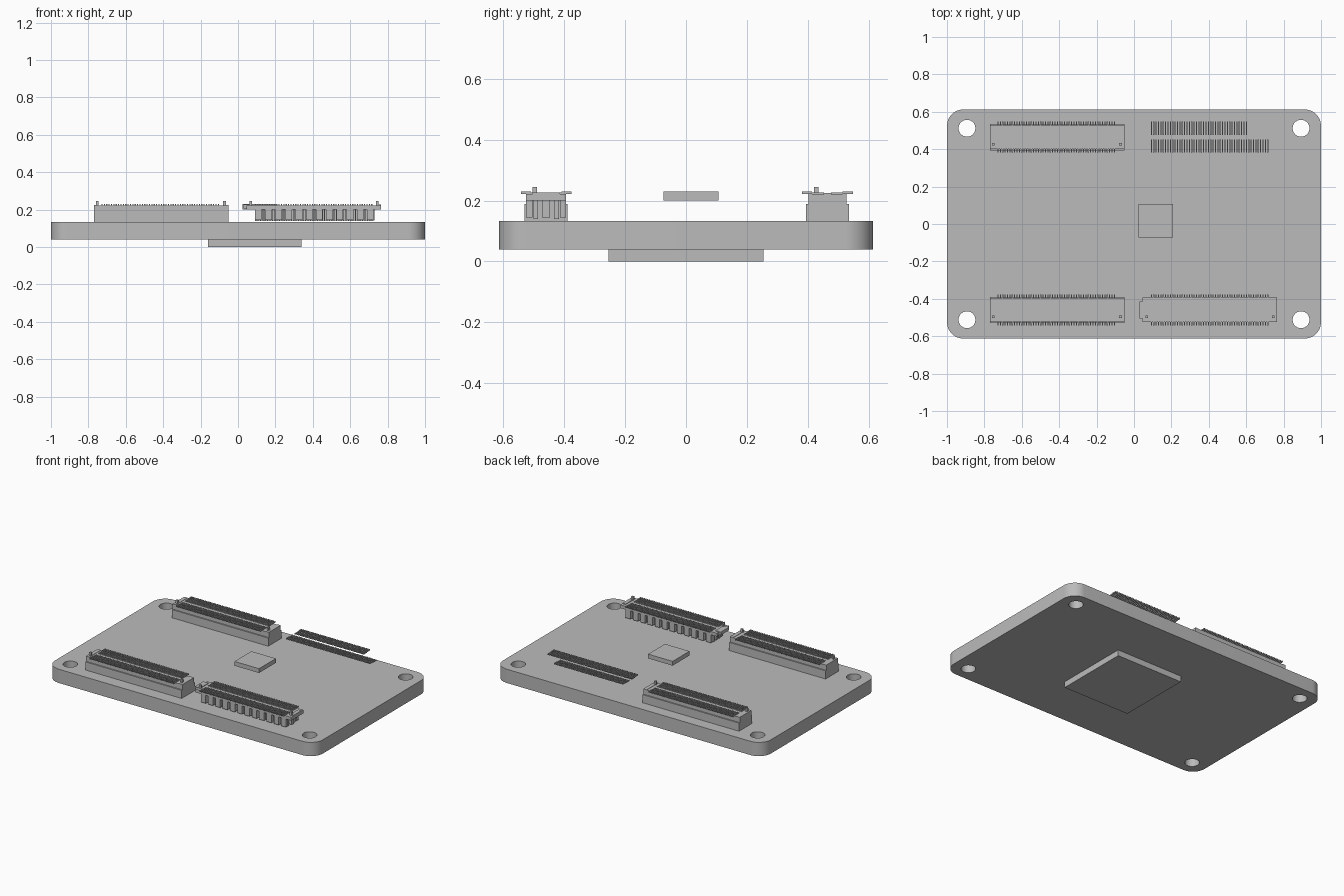
import bpy, bmesh, math
from mathutils import Matrix, Vector

if "Cube" in bpy.data.objects:
    bpy.data.objects.remove(bpy.data.objects["Cube"])

grey = bpy.data.materials.new("plain grey")
grey.use_nodes = True
COLOR = (0.5, 0.5, 0.5, 1)
grey.diffuse_color = COLOR
grey.node_tree.nodes["Principled BSDF"].inputs["Base Color"].default_value = COLOR


def finish(bm, name):
    mesh = bpy.data.meshes.new(name)
    bmesh.ops.recalc_face_normals(bm, faces=bm.faces)
    bm.to_mesh(mesh)
    bm.free()
    mesh.materials.append(grey)
    obj = bpy.data.objects.new(name, mesh)
    bpy.context.collection.objects.link(obj)
    return obj


def add_box(bm, x, y, z):
    """Add a box given its (low, high) range on each axis."""
    mid = Vector([sum(r) / 2 for r in (x, y, z)])
    size = [r[1] - r[0] for r in (x, y, z)]
    bmesh.ops.create_cube(bm, size=1, matrix=Matrix.Translation(mid) @ Matrix.Diagonal((*size, 1)))


def boxes(name, *ranges):
    bm = bmesh.new()
    for r in ranges:
        add_box(bm, *r)
    return finish(bm, name)


def prism(bm, outline, low, high):
    base = bm.faces.new([bm.verts.new((x, y, low)) for x, y in outline])
    top = bmesh.ops.extrude_face_region(bm, geom=[base])["geom"]
    bmesh.ops.translate(bm, vec=(0, 0, high - low), verts=[v for v in top if isinstance(v, bmesh.types.BMVert)])


# Board with rounded corners and four mounting holes
TOP = 0.133
HX, HY, R = 1.0, 0.613, 0.09
outline = []
for i, (sx, sy) in enumerate([(1, 1), (-1, 1), (-1, -1), (1, -1)]):
    for k in range(13):
        a = math.radians(90 * i + 7.5 * k)
        outline.append((sx * (HX - R) + R * math.cos(a), sy * (HY - R) + R * math.sin(a)))
bm = bmesh.new()
prism(bm, outline, 0.04, TOP)
board = finish(bm, "board")

bm = bmesh.new()
for sx in (-1, 1):
    for sy in (-1, 1):
        bmesh.ops.create_cone(bm, cap_ends=True, segments=40, radius1=0.045, radius2=0.045, depth=0.4,
                              matrix=Matrix.Translation((sx * 0.893, sy * 0.512, 0.1)))
cutter = finish(bm, "hole_cutter")
cutter.hide_render = True
cut = board.modifiers.new("holes", "BOOLEAN")
cut.operation, cut.solver, cut.object = "DIFFERENCE", "EXACT", cutter
bpy.context.view_layer.objects.active = board
board.select_set(True)
bpy.ops.object.modifier_apply(modifier=cut.name)
bpy.data.objects.remove(cutter)
bpy.ops.object.shade_smooth_by_angle(angle=math.radians(30))

# Chips: one under the board, one hovering above it
boxes("lower_chip", ((-0.16, 0.34), (-0.255, 0.255), (0, 0.04)))
boxes("upper_chip", ((0.025, 0.208), (-0.073, 0.107), (0.2, 0.229)))

PITCH = 0.0127


def contacts(name, x0, yc, counts=(50, 50)):
    """Two rows of flat contacts, each with a raised outer foot."""
    bm = bmesh.new()
    for side, count in zip((-1, 1), counts):
        for i in range(count):
            x = (x0 + i * PITCH, x0 + i * PITCH + 0.006)
            for near, far, low, high in ((0.012, 0.05, 0.219, 0.227), (0.05, 0.083, 0.222, 0.23)):
                y = sorted((yc + side * near, yc + side * far))
                add_box(bm, x, y, (low, high))
    return finish(bm, name)


def pegs(name, xs, y):
    return boxes(name, *[((x - 0.007, x + 0.007), (y - 0.007, y + 0.007), (0.2, 0.245)) for x in xs])


# Closed connectors on the -x side: wide base, narrower top, pegs and contacts
for place, yc in (("back", 0.464), ("front", -0.459)):
    boxes(place + "_connector_body",
          ((-0.77, -0.05), (yc - 0.07, yc + 0.07), (TOP, 0.188)),
          ((-0.77, -0.05), (yc - 0.062, yc + 0.062), (0.188, 0.205)),
          ((-0.745, -0.075), (yc - 0.062, yc + 0.062), (0.205, 0.222)))
    boxes(place + "_connector_end_caps",
          ((-0.77, -0.745), (yc - 0.062, yc + 0.062), (0.205, 0.224)),
          ((-0.075, -0.05), (yc - 0.062, yc + 0.062), (0.205, 0.224)))
    pegs(place + "_connector_pegs", (-0.753, -0.072), yc - 0.037)
    contacts(place + "_connector_contacts", -0.73, yc)

# Open connector at the front: top plate, comb of blocks, thin legs
YC = -0.459
boxes("open_connector_plate",
      ((0.045, 0.765), (YC - 0.066, YC + 0.066), (0.2, 0.222)),
      ((0.03, 0.07), (YC - 0.045, YC + 0.045), (0.205, 0.226)),
      ((0.74, 0.765), (YC - 0.045, YC + 0.045), (0.205, 0.226)))
pegs("open_connector_pegs", (0.068, 0.745), YC - 0.037)
contacts("open_connector_contacts", 0.09, YC)

bm = bmesh.new()
for i in range(12):
    x = 0.09 + i * 0.0545
    for side in (-1, 1):
        add_box(bm, (x, x + 0.036), sorted((YC + side * 0.045, YC + side * 0.066)), (0.145, 0.2))
add_box(bm, (0.09, 0.73), (YC - 0.012, YC + 0.012), (0.142, 0.2))
finish(bm, "open_connector_comb")

bm = bmesh.new()
for i in range(50):
    x = 0.092 + i * PITCH
    for side in (-1, 1):
        y = YC + side * 0.034
        add_box(bm, (x, x + 0.006), (y - 0.008, y + 0.008), (0.14, 0.2))
finish(bm, "open_connector_legs")

# Loose contacts hovering at the back
contacts("loose_contacts", 0.09, 0.464, (50, 41))
